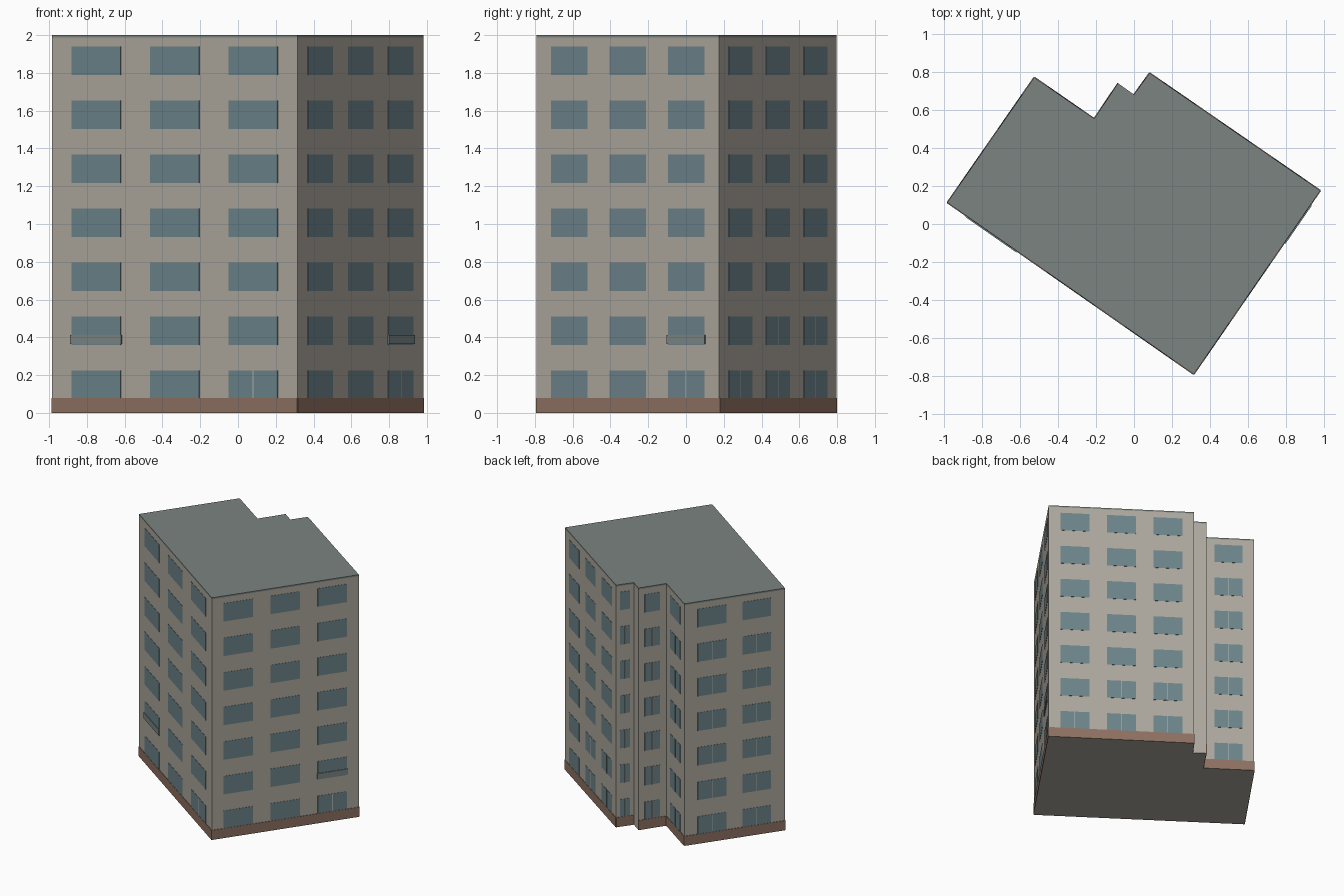
import bpy, bmesh
from mathutils import Vector

if "Cube" in bpy.data.objects:
    bpy.data.objects.remove(bpy.data.objects["Cube"])

# Footprint, counter-clockwise from the left corner
PTS = [(-0.984, 0.113), (0.315, -0.792), (0.982, 0.176), (0.082, 0.796),
       (0.0, 0.682), (-0.084, 0.742), (-0.21, 0.555), (-0.526, 0.773)]
PTS = [Vector((x, y, 0)) for x, y in PTS]
HEIGHT, FLOORS = 2.0, 7
STEP = HEIGHT / FLOORS
SILL, WIN_H = 0.075, 0.15

# Window centres and width as fractions of the wall length
LAYOUT = {3: ((0.18, 0.5, 0.82), 0.2), 2: ((0.275, 0.72), 0.285),
          1: ((0.5,), 0.55), 0: ((), 0)}
COUNTS = [3, 3, 3, 1, 0, 1, 1, 2]


def material(name, rgb):
    m = bpy.data.materials.new(name)
    m.diffuse_color = (*rgb, 1)
    m.use_nodes = True
    m.node_tree.nodes["Principled BSDF"].inputs["Base Color"].default_value = m.diffuse_color
    return m


WALL = material("wall_plaster", (0.42, 0.39, 0.34))
ROOF = material("roof_grey", (0.20, 0.23, 0.215))
GLASS = material("window_glass", (0.15, 0.23, 0.255))
BASE = material("base_brown", (0.27, 0.165, 0.12))
FRAME = material("mullion_light", (0.45, 0.47, 0.46))
RAIL = material("railing_grey", (0.20, 0.24, 0.24))


def finish(name, bm, mat):
    bmesh.ops.recalc_face_normals(bm, faces=bm.faces)
    me = bpy.data.meshes.new(name)
    bm.to_mesh(me)
    bm.free()
    me.materials.append(mat)
    ob = bpy.data.objects.new(name, me)
    bpy.context.collection.objects.link(ob)
    return ob


def prism(name, z0, z1, mat):
    bm = bmesh.new()
    face = bm.faces.new([bm.verts.new((p.x, p.y, z0)) for p in PTS])
    ext = bmesh.ops.extrude_face_region(bm, geom=[face])
    top = [g for g in ext["geom"] if isinstance(g, bmesh.types.BMVert)]
    bmesh.ops.translate(bm, verts=top, vec=(0, 0, z1 - z0))
    finish(name, bm, mat)


def panel(bm, wall, t0, t1, z0, z1, out):
    """Thin box lying on a wall, between fractions t0 and t1 of its length."""
    a, b = PTS[wall], PTS[(wall + 1) % len(PTS)]
    d = b - a
    n = Vector((d.y, -d.x, 0)).normalized()
    v = [bm.verts.new(a + d * t + n * o + Vector((0, 0, z)))
         for o in (-0.003, out)
         for t, z in ((t0, z0), (t1, z0), (t1, z1), (t0, z1))]
    for f in ((3, 2, 1, 0), (4, 5, 6, 7), (0, 1, 5, 4),
              (1, 2, 6, 5), (2, 3, 7, 6), (3, 0, 4, 7)):
        bm.faces.new([v[i] for i in f])


def has_mullion(wall, floor, k):
    if wall in (0, 1):
        return floor == 0 and k == 2
    if wall == 2:
        return floor == 0 or (floor == 1 and k > 0)
    return floor < FLOORS - 1


# Wall block and flat roof cap
prism("building_walls", 0, HEIGHT - 0.012, WALL)
prism("flat_roof", HEIGHT - 0.012, HEIGHT, ROOF)

# Windows, mullions and base band on every wall
glass, bars, base, rails = (bmesh.new() for _ in range(4))
for w, count in enumerate(COUNTS):
    centres, width = LAYOUT[count]
    length = (PTS[(w + 1) % len(PTS)] - PTS[w]).length
    if count:
        panel(base, w, 0, 1, 0, 0.08, 0.004)
    for floor in range(FLOORS):
        z = floor * STEP + SILL
        for k, c in enumerate(centres):
            panel(glass, w, c - width / 2, c + width / 2, z, z + WIN_H, 0.002)
            if has_mullion(w, floor, k):
                h = 0.0025 / length
                panel(bars, w, c - h, c + h, z, z + WIN_H, 0.003)

# Low window railings on the second storey
for w, c in ((0, 0.18), (1, 0.82)):
    panel(rails, w, c - 0.104, c + 0.104, 0.365, 0.412, 0.008)

finish("windows", glass, GLASS)
finish("window_mullions", bars, FRAME)
finish("base_band", base, BASE)
finish("window_railings", rails, RAIL)
